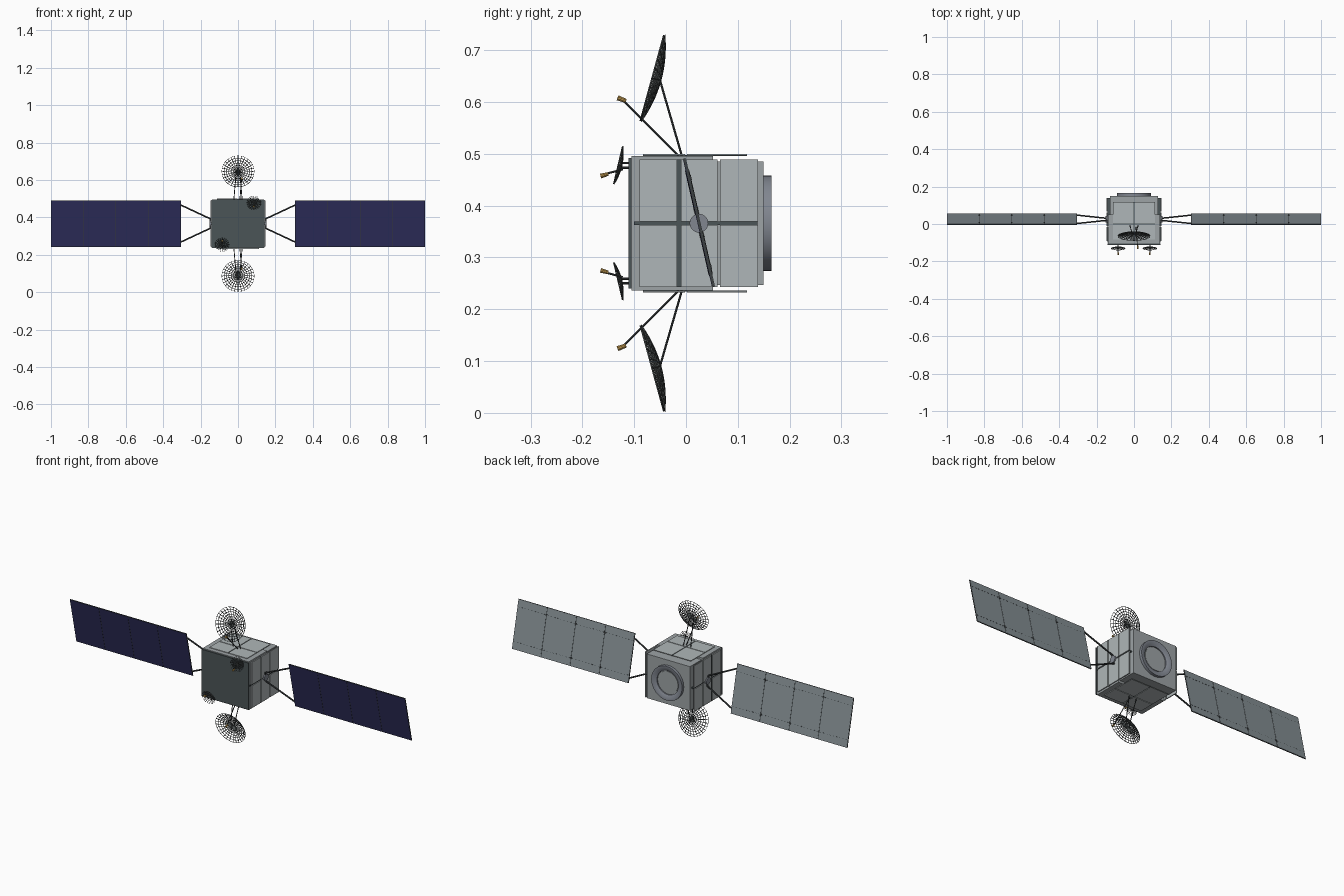
import bpy, bmesh, math
from mathutils import Vector, Matrix

cube = bpy.data.objects.get("Cube")
if cube:
    bpy.data.objects.remove(cube, do_unlink=True)

MID = 0.366      # height of the body axis
TILT = 0.223     # lean of the solar wings


def material(name, r, g, b):
    m = bpy.data.materials.new(name)
    m.use_nodes = True
    m.diffuse_color = (r, g, b, 1)
    m.node_tree.nodes["Principled BSDF"].inputs["Base Color"].default_value = (r, g, b, 1)
    return m


PANEL = material("pale grey panel", 0.43, 0.47, 0.48)
BODY = material("mid grey body", 0.34, 0.37, 0.38)
DARK = material("dark slate plate", 0.07, 0.09, 0.095)
STRUT = material("charcoal strut", 0.045, 0.052, 0.055)
MESH = material("dish mesh grey", 0.075, 0.085, 0.085)
CELL = material("solar blue", 0.03, 0.03, 0.115)
BACK = material("solar back grey", 0.23, 0.27, 0.29)
METAL = material("blue grey metal", 0.22, 0.24, 0.28)
GOLD = material("gold", 0.60, 0.36, 0.09)


def finish(name, bm, mat, smooth=False):
    bmesh.ops.recalc_face_normals(bm, faces=bm.faces)
    me = bpy.data.meshes.new(name)
    bm.to_mesh(me)
    bm.free()
    me.materials.append(mat)
    if smooth:
        me.shade_smooth()
        me.set_sharp_from_angle(angle=math.radians(35))
    ob = bpy.data.objects.new(name, me)
    bpy.context.collection.objects.link(ob)
    return ob


def box(name, lo, hi, mat, matrix=None):
    lo, hi = Vector(lo), Vector(hi)
    bm = bmesh.new()
    bmesh.ops.create_cube(bm, size=1, matrix=Matrix.Translation((lo + hi) / 2) @ Matrix.Diagonal((*(hi - lo), 1)))
    ob = finish(name, bm, mat)
    if matrix:
        ob.matrix_world = matrix
    return ob


def rod(name, a, b, r, mat, r2=None, sides=10):
    a, b = Vector(a), Vector(b)
    rot = (b - a).to_track_quat('Z', 'Y').to_matrix().to_4x4()
    bm = bmesh.new()
    bmesh.ops.create_cone(bm, cap_ends=True, segments=sides, radius1=r, radius2=r2 or r,
                          depth=(b - a).length, matrix=Matrix.Translation((a + b) / 2) @ rot)
    return finish(name, bm, mat, True)


def lathe(name, profile, mat):
    # profile of (radius, y) spun about the body axis
    bm = bmesh.new()
    vs = [bm.verts.new((r, y, 0)) for r, y in profile]
    es = [bm.edges.new(p) for p in zip(vs, vs[1:] + vs[:1])]
    bmesh.ops.spin(bm, geom=vs + es, cent=(0, 0, 0), axis=(0, 1, 0),
                   angle=math.tau, steps=48, use_duplicate=False)
    bmesh.ops.remove_doubles(bm, verts=bm.verts, dist=0.0001)
    ob = finish(name, bm, mat, True)
    ob.location.z = MID
    return ob


def dish(name, centre, axis, radius, depth, wire, rings, sides):
    # open lattice bowl with a hub at its apex
    bm = bmesh.new()
    apex = bm.verts.new((0, 0, -depth))
    prev = None
    for i in range(1, rings + 1):
        t = i / rings
        row = [bm.verts.new((radius * t * math.cos(math.tau * k / sides),
                             radius * t * math.sin(math.tau * k / sides),
                             depth * (t * t - 1))) for k in range(sides)]
        for k in range(sides):
            n = (k + 1) % sides
            if prev:
                bm.faces.new((prev[k], row[k], row[n], prev[n]))
            else:
                bm.faces.new((apex, row[k], row[n]))
        prev = row
    ob = finish(name, bm, MESH)
    ob.matrix_world = Matrix.Translation(centre) @ Vector(axis).to_track_quat('Z', 'Y').to_matrix().to_4x4()
    mod = ob.modifiers.new("lattice", 'WIREFRAME')
    mod.thickness = wire
    mod.use_even_offset = False


# Body: wide front bay, narrower rear bay, dark front plate
box("front_bay", (-0.138, -0.105, MID - 0.130), (0.138, 0.052, MID + 0.130), BODY)
box("rear_bay", (-0.129, 0.052, MID - 0.119), (0.129, 0.150, MID + 0.119), BODY)
box("front_plate", (-0.141, -0.111, MID - 0.126), (0.141, -0.105, MID + 0.126), DARK)
lathe("engine_ring", [(0.092, 0.148), (0.092, 0.165), (0.080, 0.165), (0.064, 0.156), (0.064, 0.148)], METAL)
rod("engine_disc", (0, 0.148, MID), (0, 0.154, MID), 0.060, BODY, sides=48)

# Cladding on the left and right sides, above a dark backing cross
for s, side in ((1, "left"), (-1, "right")):
    def span(a, b):
        return min(s * a, s * b), max(s * a, s * b)
    x0, x1 = span(0.141, 0.146)
    for y0, y1 in ((-0.090, -0.017), (-0.010, 0.061), (0.066, 0.139)):
        box(side + "_panel_lower", (x0, y0, 0.243), (x1, y1, MID - 0.003), PANEL)
        box(side + "_panel_upper", (x0, y0, MID + 0.003), (x1, y1, 0.489), PANEL)
    b0, b1 = span(0.128, 0.142)
    box(side + "_seam_bar", (b0, -0.100, MID - 0.003), (b1, 0.138, MID + 0.003), DARK)
    box(side + "_seam_post", (b0, -0.017, 0.243), (b1, -0.010, 0.489), DARK)

# Thin cladding on top and bottom
for s, side in ((1, "top"), (-1, "bottom")):
    z0, z1 = sorted((MID + s * 0.131, MID + s * 0.134))
    for x0, x1 in ((-0.112, -0.003), (0.003, 0.112)):
        for y0, y1 in ((-0.083, -0.002), (0.002, 0.118)):
            box(side + "_panel", (x0, y0, z0), (x1, y1, z1), PANEL)
    f0, f1 = sorted((MID + s * 0.1295, MID + s * 0.1315))
    box(side + "_seam", (-0.003, -0.083, f0), (0.003, 0.118, f1), DARK)
    box(side + "_cross_seam", (-0.112, -0.002, f0), (0.112, 0.002, f1), DARK)

# Solar wings, modelled upright then leaned
lean = Matrix.Translation((0, 0.025, MID + 0.001)) @ Matrix.Rotation(TILT, 4, 'X')
HALF, INNER, PITCH = 0.127, 0.305, 0.17375
for s, side in ((1, "left"), (-1, "right")):
    for i in range(4):
        x0, x1 = sorted((s * (INNER + i * PITCH), s * (INNER + (i + 1) * PITCH)))
        gap = 0.0015
        box(side + "_wing_frame", (x0, -0.002, -HALF), (x1, 0.002, HALF), STRUT, lean)
        box(side + "_wing_cells", (x0 + gap, -0.003, -HALF + 0.002),
            (x1 - gap, -0.002, HALF - 0.002), CELL, lean)
        box(side + "_wing_back", (x0 + gap, 0.002, -HALF + 0.001),
            (x1 - gap, 0.003, HALF - 0.001), BACK, lean)
        # dashed rows on the back
        for z in (-0.088, 0.088):
            for k in range(9):
                x = x0 + PITCH * (k + 0.5) / 9
                box(side + "_wing_dash", (x - 0.004, 0.003, z - 0.001),
                    (x + 0.004, 0.0035, z + 0.001), STRUT, lean)
        # hinges between neighbouring panels
        if i:
            xh = s * (INNER + i * PITCH)
            for z in (-0.088, 0.088):
                box(side + "_wing_hinge", (xh - 0.004, 0.002, z - 0.005),
                    (xh + 0.004, 0.005, z + 0.005), STRUT, lean)
    # hub and forked yoke
    rod(side + "_hub", (s * 0.138, 0.025, MID), (s * 0.152, 0.025, MID), 0.018, METAL, sides=32)
    for v in (-1, 1):
        rod(side + "_yoke_arm", lean @ Vector((s * 0.142, 0, v * 0.023)),
            lean @ Vector((s * 0.307, 0, v * 0.102)), 0.0042, STRUT)
    rod(side + "_yoke_bar", lean @ Vector((s * 0.148, 0, -0.026)),
        lean @ Vector((s * 0.148, 0, 0.026)), 0.004, STRUT)

# Dishes, mirrored about the body axis
for s, side in ((1, "upper"), (-1, "lower")):
    def at(x, y, h):
        return Vector((x, y, MID + s * h))

    # large dish with twin legs and an offset feed
    dish(side + "_large_dish", at(0, -0.065, 0.280), (0, -0.964, s * 0.264), 0.087, 0.016, 0.0042, 7, 28)
    for x in (-1, 1):
        rod(side + "_dish_leg", at(x * 0.022, -0.008, 0.130), at(x * 0.010, -0.050, 0.275), 0.0022, STRUT)
    rod(side + "_feed_arm", at(0.010, -0.014, 0.130), at(0.019, -0.120, 0.236), 0.0022, STRUT)
    rod(side + "_feed_horn", at(0.019, -0.116, 0.236), at(0.020, -0.132, 0.242), 0.004, GOLD, 0.005)

    # small dish on the front plate, at opposite corners
    c = s * 0.085
    dish(side + "_small_dish", at(c, -0.131, 0.112), (0, -0.973, s * 0.230), 0.038, 0.007, 0.0025, 5, 20)
    for h in (0.107, 0.116):
        rod(side + "_small_bracket", at(c, -0.109, h), at(c, -0.126, h), 0.0022, STRUT)
    rod(side + "_small_feed_arm", at(c, -0.122, 0.104), at(c, -0.152, 0.096), 0.002, STRUT)
    rod(side + "_small_feed_horn", at(c, -0.150, 0.095), at(c, -0.165, 0.091), 0.0035, GOLD, 0.0045)
